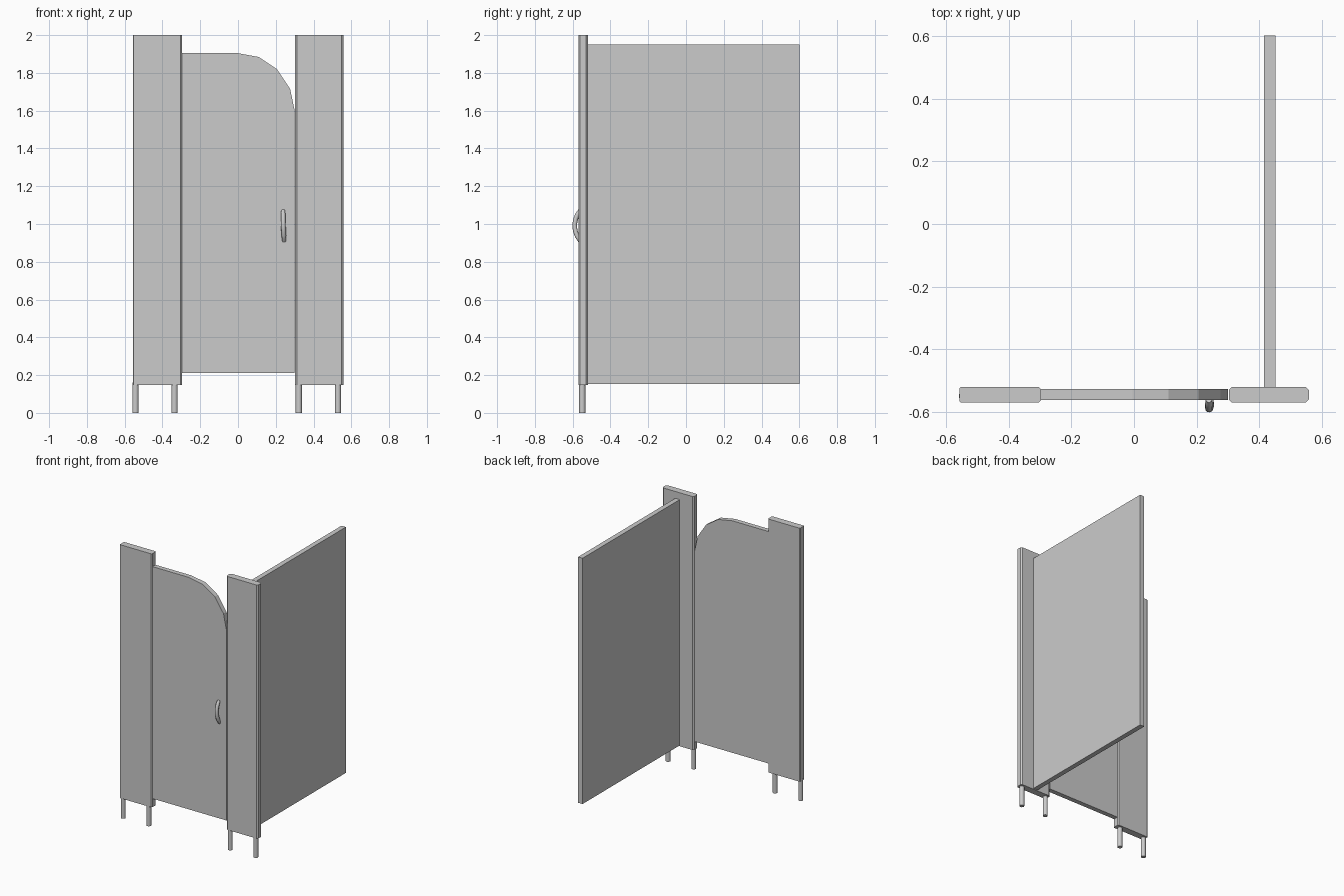
import bpy, bmesh, math

if "Cube" in bpy.data.objects:
    bpy.data.objects.remove(bpy.data.objects["Cube"])


def prism(name, pts, lo, hi, axis="z"):
    """Extrude a 2D outline along z (xy outline) or y (xz outline)."""
    bm = bmesh.new()
    co = (lambda a, b, t: (a, b, t)) if axis == "z" else (lambda a, b, t: (a, t, b))
    face = bm.faces.new([bm.verts.new(co(a, b, lo)) for a, b in pts])
    res = bmesh.ops.extrude_face_region(bm, geom=[face])
    for v in res["geom"]:
        if isinstance(v, bmesh.types.BMVert):
            setattr(v.co, axis, hi)
    bmesh.ops.recalc_face_normals(bm, faces=bm.faces)
    me = bpy.data.meshes.new(name)
    bm.to_mesh(me)
    bm.free()
    ob = bpy.data.objects.new(name, me)
    bpy.context.collection.objects.link(ob)
    return ob


def rect(x0, x1, y0, y1, cl=0.0, cr=0.0):
    """Rectangle with chamfered left and right corners."""
    pts = []
    for x, y, sx, sy, c, swap in ((x0, y0, 1, 1, cl, 0), (x1, y0, -1, 1, cr, 1),
                                  (x1, y1, -1, -1, cr, 0), (x0, y1, 1, -1, cl, 1)):
        if c == 0:
            pts.append((x, y))
            continue
        pair = [(x, y + sy * c), (x + sx * c, y)]
        pts += pair[::-1] if swap else pair
    return pts


# Front pilasters
prism("left_pilaster", rect(-0.557, -0.297, -0.57, -0.52, 0.004, 0.007), 0.148, 2.0)
prism("right_pilaster", rect(0.303, 0.558, -0.57, -0.52, 0.01, 0.01), 0.148, 2.0)

# Pilaster feet
for i, x in enumerate((-0.543, -0.336, 0.322, 0.529)):
    bpy.ops.mesh.primitive_cylinder_add(vertices=16, radius=0.0165, depth=0.16,
                                        location=(x, -0.549, 0.08))
    foot = bpy.context.object
    foot.name = f"foot_{i + 1}"
    bpy.ops.object.shade_smooth_by_angle(angle=math.radians(40))

# Door with a faceted rounded top corner
door = [(-0.30, 0.21), (0.30, 0.21), (0.30, 1.60), (0.276, 1.715),
        (0.206, 1.82), (0.11, 1.884), (-0.005, 1.905), (-0.30, 1.905)]
prism("door", door, -0.562, -0.527, "y")

# Side partition
prism("side_panel", rect(0.415, 0.451, -0.522, 0.602), 0.154, 1.95)

# Door handle: a bowed tube
cu = bpy.data.curves.new("door_handle", "CURVE")
cu.dimensions = "3D"
cu.bevel_depth = 0.0125
cu.bevel_resolution = 3
cu.use_fill_caps = True
sp = cu.splines.new("BEZIER")
path = [(0.244, -0.561, 0.909, 0.8), (0.243, -0.577, 0.938, 1), (0.240, -0.589, 0.99, 1),
        (0.239, -0.577, 1.045, 1), (0.239, -0.561, 1.072, 0.8)]
sp.bezier_points.add(len(path) - 1)
for p, (x, y, z, r) in zip(sp.bezier_points, path):
    p.co = (x, y, z)
    p.radius = r
    p.handle_left_type = p.handle_right_type = "AUTO"
sp.resolution_u = 5
handle = bpy.data.objects.new("door_handle", cu)
bpy.context.collection.objects.link(handle)
bpy.ops.object.select_all(action="DESELECT")
handle.select_set(True)
bpy.context.view_layer.objects.active = handle
bpy.ops.object.convert(target="MESH")
bpy.ops.object.shade_smooth_by_angle(angle=math.radians(40))
